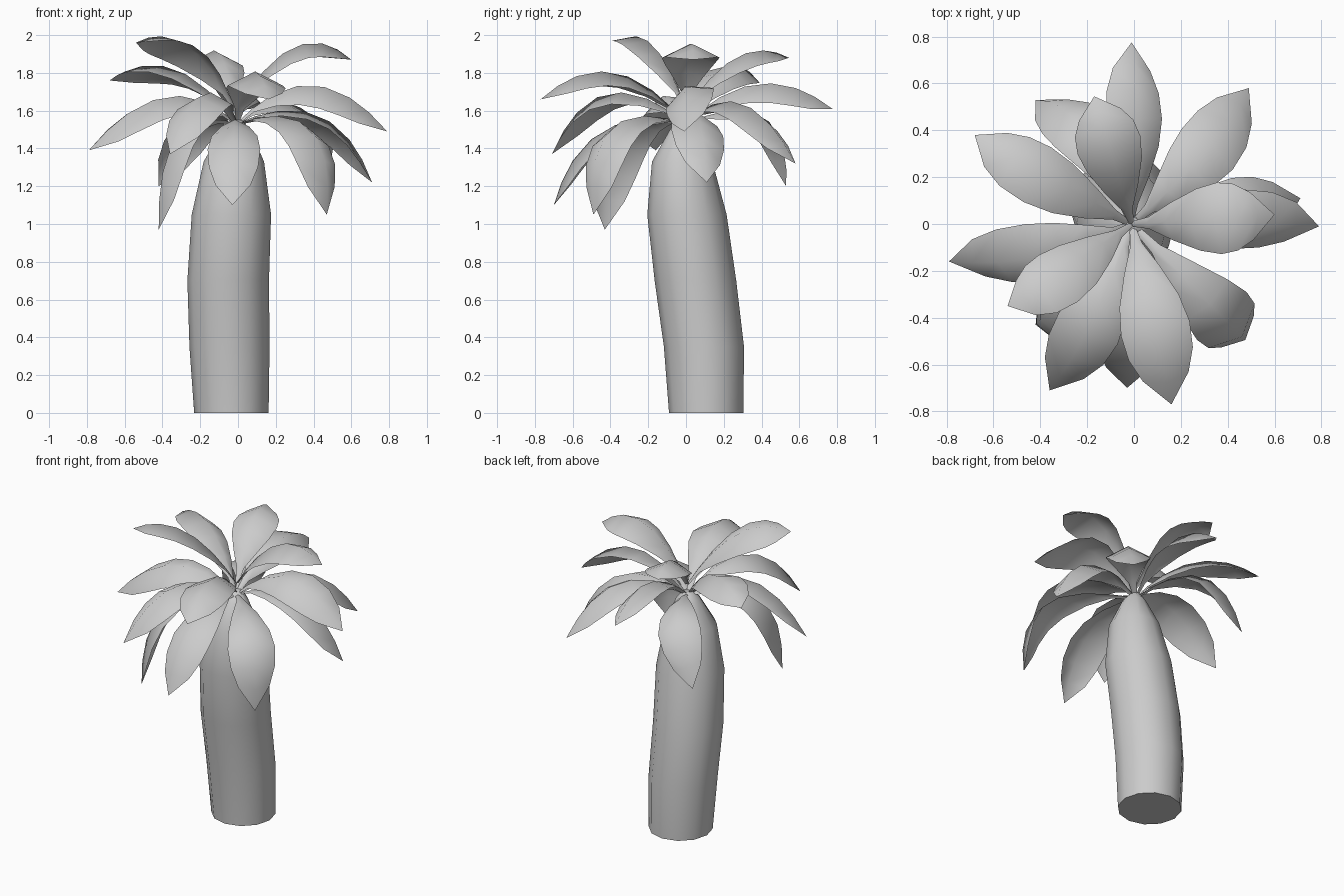
import bpy, bmesh, math
from mathutils import Vector

if "Cube" in bpy.data.objects:
    bpy.data.objects.remove(bpy.data.objects["Cube"])


def finish(bm, name, angle):
    me = bpy.data.meshes.new(name)
    bm.to_mesh(me)
    bm.free()
    ob = bpy.data.objects.new(name, me)
    bpy.context.collection.objects.link(ob)
    bpy.ops.object.select_all(action='DESELECT')
    ob.select_set(True)
    bpy.context.view_layer.objects.active = ob
    bpy.ops.object.shade_smooth_by_angle(angle=math.radians(angle))
    return ob


# trunk: leaning, tapered 12-sided tube (x, y, z, radius)
RINGS = [(-.035, .107, 0, .197), (-.045, .095, .35, .212), (-.052, .05, .7, .216),
         (-.035, .005, 1.05, .21), (-.022, -.02, 1.33, .16), (-.01, -.01, 1.5, .075),
         (-.008, 0, 1.55, .03)]
bm = bmesh.new()
N = 12
loops = []
for x, y, z, r in RINGS:
    loops.append([bm.verts.new((x + r * math.cos(2 * math.pi * i / N),
                                y + r * math.sin(2 * math.pi * i / N), z)) for i in range(N)])
for a, b in zip(loops, loops[1:]):
    for i in range(N):
        j = (i + 1) % N
        bm.faces.new((a[i], a[j], b[j], b[i]))
bm.faces.new(loops[0][::-1])
bm.faces.new(loops[-1])
finish(bm, "trunk", 50)

# leaf outline: position along the spine, half width
OUTLINE = [(0, .012), (.1, .025), (.23, .08), (.4, .13), (.58, .15),
           (.75, .14), (.88, .1), (1, 0)]


def leaf(name, tip, arch, reach=.5, base_z=1.53, scale=1.0, roll=0.0, bend=0.0):
    """Arched leaf with a raised midrib, following a quadratic curve.
    Positive roll drops the counter-clockwise edge, positive bend bows that way."""
    t_ = Vector(tip)
    b = Vector((-.01, 0, base_z))
    flat = Vector((-t_.y, t_.x, 0)).normalized()
    c = Vector((tip[0] * reach, tip[1] * reach, arch)) + flat * bend
    bm = bmesh.new()
    rows = []
    for t, w in OUTLINE:
        p = b * (1 - t) ** 2 + c * 2 * t * (1 - t) + t_ * t * t
        tan = ((c - b) * (1 - t) + (t_ - c) * t).normalized()
        up0 = tan.cross(flat).normalized()
        side0 = up0.cross(tan)
        side = side0 * math.cos(roll) - up0 * math.sin(roll)
        up = up0 * math.cos(roll) + side0 * math.sin(roll)
        w *= scale
        if w == 0:
            rows.append([bm.verts.new(p)])
        else:
            rows.append([bm.verts.new(p - side * w - up * w * .5), bm.verts.new(p),
                         bm.verts.new(p + side * w - up * w * .5)])
    for r, q in zip(rows, rows[1:]):
        for i in range(2):
            if len(q) == 3:
                bm.faces.new((r[i], q[i], q[i + 1], r[i + 1]))
            else:
                bm.faces.new((r[i], q[0], r[i + 1]))
    finish(bm, name, 80)


# crown: tip position, arch height, reach of the arch, base height, width scale, roll, bend
LEAVES = [
    ((-.01, .775, 1.61), 1.915, .5, 1.53, .85, -.35, -.06),
    ((.49, .58, 1.32), 1.85, .6, 1.53, .93, 0, -.07),
    ((-.42, .53, 1.20), 1.78, .82, 1.53, .88, -.2, -.17),
    ((-.68, .38, 1.76), 2.0, .5, 1.53, .9, -.25, 0),
    ((-.79, -.16, 1.39), 1.885, .5, 1.53, .9, .35, .12),
    ((-.42, -.43, .97), 1.68, 1.03, 1.53, .92, -.4, 0),
    ((-.36, -.71, 1.37), 1.93, .63, 1.53, .95, 0, .06),
    ((-.03, -.70, 1.10), 1.66, .78, 1.53, .93, 0, 0),
    ((.47, -.49, 1.05), 1.72, 1.12, 1.53, .98, 0, 0),
    ((.16, -.77, 1.66), 2.01, .5, 1.53, 1, 0, 0),
    ((.79, -.01, 1.49), 1.96, .5, 1.53, .92, -.4, 0),
    ((.71, .11, 1.22), 1.77, .72, 1.53, .95, .15, 0),
    ((.6, .04, 1.87), 2.14, .5, 1.6, 1.02, 0, 0),
    ((-.54, -.35, 1.96), 2.11, .5, 1.6, .9, -.3, 0),
    ((-.17, .545, 1.88), 2.03, .5, 1.6, .93, 0, 0),
]
for k, args in enumerate(LEAVES):
    leaf(f"leaf_{k + 1}", *args)
